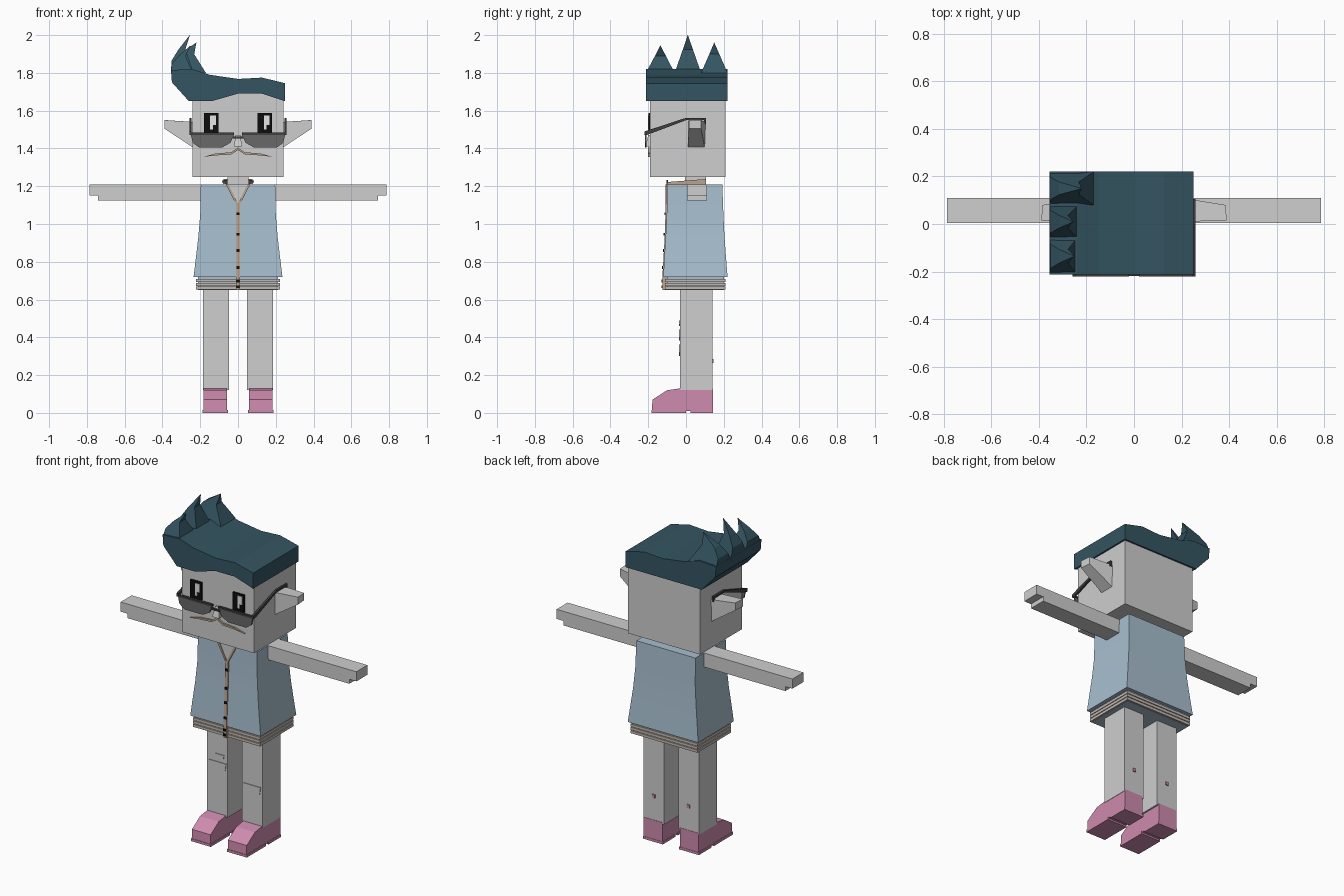
import bpy, bmesh, math

old = bpy.data.objects.get("Cube")
if old:
    bpy.data.objects.remove(old)


def material(name, r, g, b):
    m = bpy.data.materials.new(name)
    m.use_nodes = True
    m.diffuse_color = (r, g, b, 1)
    m.node_tree.nodes["Principled BSDF"].inputs["Base Color"].default_value = (r, g, b, 1)
    return m


SKIN = material("light grey", .62, .62, .62)
SHIRT = material("pale blue", .39, .52, .62)
HAIR = material("dark teal", .034, .09, .12)
SHOE = material("pink", .62, .26, .43)
TRIM = material("tan", .50, .37, .27)
HEM = material("warm grey", .54, .48, .44)
BLACK = material("black", .004, .004, .004)
WHITE = material("white", .85, .85, .85)
LENS = material("lens grey", .14, .14, .14)
FRAME = material("frame grey", .05, .05, .05)


def loft(name, rings, mat):
    """Skin equal-sized point rings and cap both ends."""
    bm = bmesh.new()
    rows = [[bm.verts.new(p) for p in ring] for ring in rings]
    n = len(rows[0])
    for a, b in zip(rows, rows[1:]):
        for i in range(n):
            j = (i + 1) % n
            bm.faces.new((a[i], a[j], b[j], b[i]))
    bm.faces.new(rows[0])
    bm.faces.new(rows[-1])
    bmesh.ops.remove_doubles(bm, verts=bm.verts, dist=1e-5)
    bmesh.ops.recalc_face_normals(bm, faces=bm.faces)
    mesh = bpy.data.meshes.new(name)
    bm.to_mesh(mesh)
    bm.free()
    mesh.materials.append(mat)
    ob = bpy.data.objects.new(name, mesh)
    bpy.context.scene.collection.objects.link(ob)
    return ob


def rect(x0, x1, y0, y1, z):
    return [(x0, y0, z), (x1, y0, z), (x1, y1, z), (x0, y1, z)]


def box(name, x0, x1, y0, y1, z0, z1, mat):
    return loft(name, [rect(x0, x1, y0, y1, z0), rect(x0, x1, y0, y1, z1)], mat)


def front_plate(name, pts, y0, y1, mat):
    return loft(name, [[(x, y, z) for x, z in pts] for y in (y0, y1)], mat)


def side_plate(name, pts, x0, x1, mat):
    return loft(name, [[(x, y, z) for y, z in pts] for x in (x0, x1)], mat)


def smooth(ob):
    for p in ob.data.polygons:
        p.use_smooth = True
    ob.data.set_sharp_from_angle(angle=math.radians(30))


# Head, neck and nose
box("head", -.24, .24, -.19, .21, 1.25, 1.72, SKIN)
box("neck", -.055, .055, -.005, .105, 1.18, 1.26, SKIN)
loft("nose", [rect(-.022, .022, -.215, -.185, 1.41), rect(-.012, .012, -.2, -.185, 1.47)], SKIN)

# Shirt body, flaring towards the hem
smooth(loft("shirt", [rect(-w, w, f, b, z) for z, w, f, b in (
    (.72, .235, -.12, .22), (.82, .223, -.115, .212), (.93, .21, -.108, .204),
    (1.05, .2, -.102, .198), (1.21, .197, -.1, .192))], SHIRT))
box("hem_core", -.213, .213, -.1, .2, .65, .725, SHIRT)
for i in range(3):
    z = .652 + i * .02
    box("hem_band", -.223, .223, -.11, .21, z, z + .016, HEM)

# Button placket, open neckline and buttons
side_plate("placket", [(-.125, .65), (-.125, .72), (-.113, .93), (-.107, 1.11),
                       (-.09, 1.11), (-.09, .65)], -.01, .01, TRIM)
front_plate("open_neck", [(-.055, 1.21), (0, 1.11), (.055, 1.21)], -.105, -.098, SKIN)
for z, y in ((1.055, -.109), (.945, -.113), (.86, -.117), (.77, -.122), (.698, -.125), (.668, -.125)):
    box("button", -.008, .008, y - .005, y + .003, z - .007, z + .007, BLACK)

# Eyes with offset highlights
for x in (-.142, .142):
    box("eye", x - .038, x + .038, -.199, -.19, 1.48, 1.587, BLACK)
    box("eye_glint_tall", x - .005, x + .01, -.202, -.197, 1.5, 1.575, WHITE)
    box("eye_glint_wide", x + .01, x + .026, -.202, -.197, 1.525, 1.575, WHITE)

# Mirrored parts
for s, side in ((-1, "right_"), (1, "left_")):
    front_plate(side + "arm", [(s * .19, 1.21), (s * .787, 1.21), (s * .787, 1.152),
                               (s * .74, 1.152), (s * .74, 1.125), (s * .19, 1.125)], .005, .11, SKIN)
    loft(side + "ear", [
        [(s * .23, .01, 1.54), (s * .23, .105, 1.54), (s * .23, .1, 1.4), (s * .23, .01, 1.4)],
        [(s * .39, .015, 1.55), (s * .385, .08, 1.55), (s * .385, .08, 1.505), (s * .39, .015, 1.505)]], SKIN)
    a, b = sorted((s * .048, s * .185))
    box(side + "leg", a, b, -.032, .14, .12, .67, SKIN)
    side_plate(side + "shoe", [(-.18, .01), (-.178, .07), (-.1, .12), (-.03, .13), (.142, .13),
                               (.142, .01)], s * .058, s * .183, SHOE)
    c, d = sorted((s * .054, s * .187))
    box(side + "sole_front", c, d, -.183, -.0, 0, .015, SHOE)
    box(side + "sole_heel", c, d, .025, .144, 0, .015, SHOE)
    box(side + "calf_mark", s * .116 - .009, s * .116 + .009, .139, .146, .265, .285, SHOE)

    # Glasses: lens, brow bar and temple
    front_plate(side + "lens", [(s * .02, 1.475), (s * .25, 1.475), (s * .24, 1.43), (s * .205, 1.405),
                                (s * .085, 1.405), (s * .04, 1.43)], -.216, -.208, LENS)
    a, b = sorted((s * .02, s * .255))
    box(side + "brow_bar", a, b, -.22, -.206, 1.472, 1.484, FRAME)
    side_plate(side + "temple", [(-.22, 1.472), (-.22, 1.49), (0, 1.562), (.105, 1.562), (.105, 1.53),
                                 (.094, 1.53), (.094, 1.55), (.002, 1.55), (-.205, 1.472)],
               s * .246, s * .258, FRAME)

    # Moustache and collar
    front_plate(side + "moustache", [(0, 1.405), (s * .035, 1.38), (s * .12, 1.373), (s * .185, 1.355),
                                     (s * .12, 1.363), (s * .035, 1.368), (0, 1.392)], -.2, -.188, TRIM)
    front_plate(side + "neck_edge", [(s * .05, 1.21), (s * .065, 1.21), (s * .008, 1.1), (0, 1.105)],
                -.109, -.1, TRIM)
    side_plate(side + "collar", [(-.1, 1.205), (-.1, 1.222), (.105, 1.238), (.105, 1.205)],
               s * .06, s * .078, TRIM)
    front_plate(side + "collar_tip", [(s * .056, 1.21), (s * .056, 1.234), (s * .085, 1.23),
                                      (s * .08, 1.215)], -.104, -.096, FRAME)
box("glasses_bridge", -.03, .03, -.218, -.208, 1.452, 1.463, FRAME)
box("collar_back", -.078, .078, .09, .105, 1.205, 1.238, TRIM)


# Worn patches on the trousers
def patch(x, z, w, h):
    pts = [(x - w, z + h), (x + w, z + h), (x + w * .9, z - h * .4), (x + w * .5, z - h),
           (x - w * .5, z - h), (x - w * .9, z - h * .4)]
    front_plate("knee_patch", pts, -.036, -.03, SKIN)


patch(-.115, .412, .06, .03)
patch(-.097, .475, .028, .015)
patch(.115, .332, .06, .03)

# Hair cap: one outline pulled from front to back, with a raised fringe
top = [(.25, 1.745), (.127, 1.775), (0, 1.768), (-.15, 1.79), (-.24, 1.82), (-.355, 1.815),
       (-.35, 1.75), (-.26, 1.65)]
fringe = [(-.14, 1.65), (0, 1.69), (.127, 1.69), (.25, 1.65)]
flat = [(x, 1.65) for x, z in fringe]
loft("hair_cap", [[(x, y, z) for x, z in top + low]
                  for y, low in ((-.212, fringe), (-.185, fringe), (-.184, flat), (.22, flat))], HAIR)


# Quiff spikes: curved, tapering inwards over the raised side
def spike(y0, y1, tip, inner):
    tx, ty, tz = tip
    rings = [rect(-.355, inner, y0, y1, 1.8)]
    for t, out in ((.32, -.352), (.62, -.315)):
        a, b = y0 + (ty - y0) * t, y1 + (ty - y1) * t
        rings.append(rect(out, max(out + .03, inner + (tx - inner) * t - .05 * t), a, b, 1.8 + (tz - 1.8) * t))
    rings.append(rect(tx - .001, tx, ty - .001, ty, tz))
    loft("hair_spike", rings, HAIR)


spike(-.212, -.06, (-.25, -.135, 1.945), -.24)
spike(-.06, .08, (-.255, .01, 2.0), -.235)
spike(.08, .22, (-.22, .15, 1.96), -.17)
